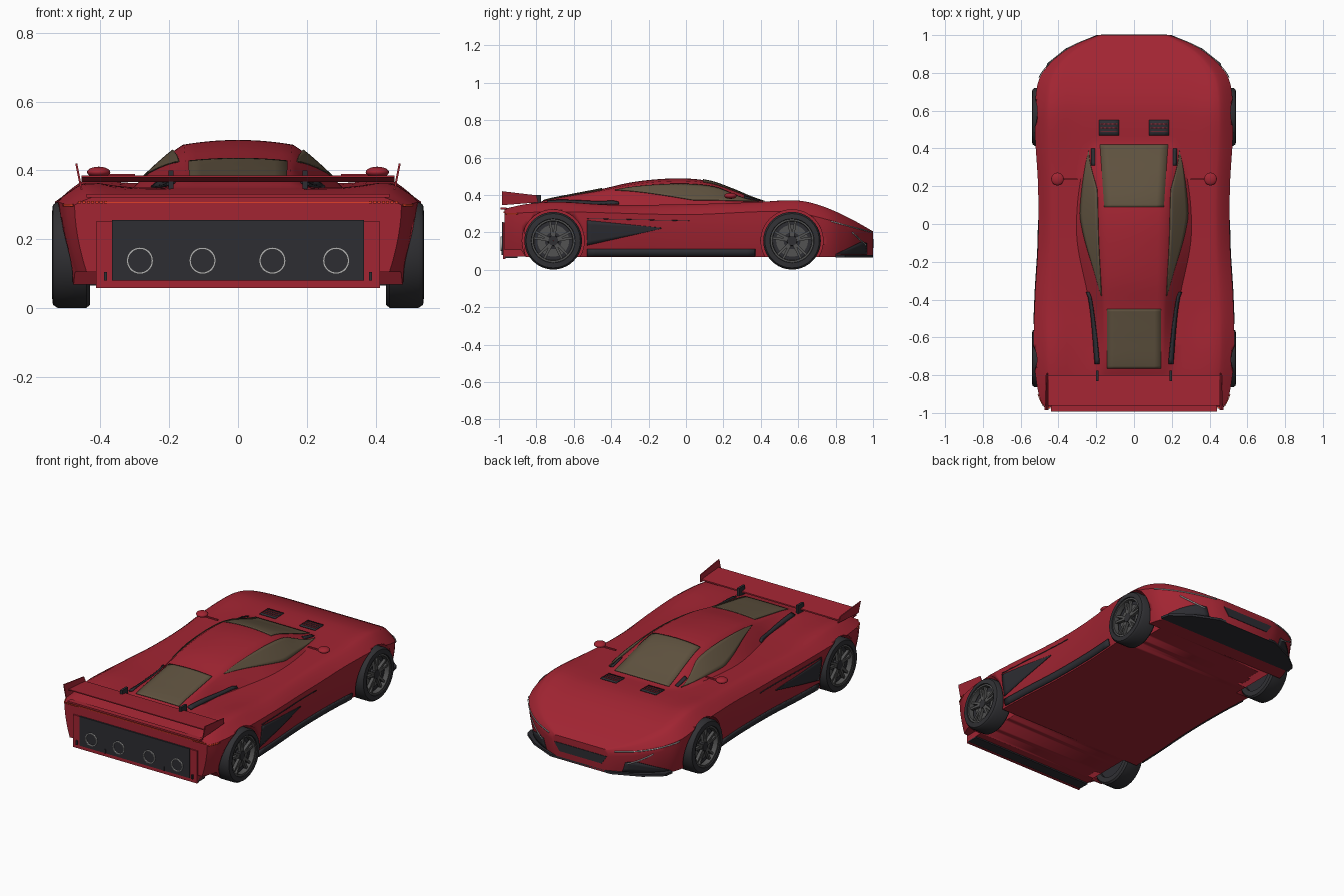
import bpy, bmesh, math
from mathutils import Vector

if "Cube" in bpy.data.objects:
    bpy.data.objects.remove(bpy.data.objects["Cube"])


def mat(name, r, g, b):
    m = bpy.data.materials.new(name)
    m.diffuse_color = (r, g, b, 1)
    m.use_nodes = True
    m.node_tree.nodes["Principled BSDF"].inputs["Base Color"].default_value = m.diffuse_color
    return m


RED = mat("red_paint", 0.36, 0.018, 0.032)
GLASS = mat("bronze_glass", 0.115, 0.085, 0.05)
BLACK = mat("black_trim", 0.026, 0.026, 0.032)
TYRE = mat("tyre_rubber", 0.03, 0.03, 0.034)
RIM = mat("grey_rim", 0.085, 0.085, 0.085)
CHROME = mat("light_chrome", 0.45, 0.45, 0.45)
TAIL = mat("tail_light", 0.75, 0.05, 0.02)


def make(name, verts, faces, m, angle=35):
    me = bpy.data.meshes.new(name)
    bm = bmesh.new()
    vs = [bm.verts.new(v) for v in verts]
    for f in faces:
        bm.faces.new([vs[i] for i in f])
    bmesh.ops.recalc_face_normals(bm, faces=bm.faces)
    bm.to_mesh(me)
    bm.free()
    me.materials.append(m)
    ob = bpy.data.objects.new(name, me)
    bpy.context.collection.objects.link(ob)
    bpy.ops.object.select_all(action='DESELECT')
    ob.select_set(True)
    bpy.context.view_layer.objects.active = ob
    bpy.ops.object.shade_smooth_by_angle(angle=math.radians(angle))
    return ob


def curve(keys, y):
    """Smooth interpolation through (y, value) keys sorted by y."""
    n = len(keys)
    if y <= keys[0][0]:
        return keys[0][1]
    if y >= keys[-1][0]:
        return keys[-1][1]
    i = next(k for k in range(n - 1) if y <= keys[k + 1][0])
    (a, p), (b, q) = keys[i], keys[i + 1]
    def slope(k):
        u, v = keys[max(k - 1, 0)], keys[min(k + 1, n - 1)]
        return (v[1] - u[1]) / (v[0] - u[0])
    t, h = (y - a) / (b - a), b - a
    return ((2*t**3 - 3*t*t + 1) * p + (t**3 - 2*t*t + t) * h * slope(i)
            + (3*t*t - 2*t**3) * q + (t**3 - t*t) * h * slope(i + 1))


def patch(name, f, nu, nv, m, thick=0.004):
    """Thin plate over the surface f(u, v), u and v from 0 to 1."""
    vs = [f(i / nu, j / nv) for i in range(nu + 1) for j in range(nv + 1)]
    k = nv + 1
    fs = [(i*k + j, i*k + j + 1, i*k + k + j + 1, i*k + k + j) for i in range(nu) for j in range(nv)]
    ob = make(name, vs, fs, m)
    s = ob.modifiers.new("thickness", 'SOLIDIFY')
    s.thickness, s.offset = thick, 0
    return ob


def prism(name, a, b, m):
    """Solid between two matching outlines."""
    n = len(a)
    fs = [tuple(range(n)), tuple(range(n, 2 * n))]
    fs += [(i, (i + 1) % n, n + (i + 1) % n, n + i) for i in range(n)]
    return make(name, list(a) + list(b), fs, m)


def box(name, x0, x1, y0, y1, z0, z1, m):
    q = [(x0, y0), (x1, y0), (x1, y1), (x0, y1)]
    return prism(name, [(x, y, z0) for x, y in q], [(x, y, z1) for x, y in q], m)


def lathe(name, prof, c, m, axis='x', n=40, s=1):
    """Closed profile of (along, radius) points turned about x or y."""
    vs, k = [], len(prof)
    for i in range(n):
        t = 2 * math.pi * i / n
        for a, r in prof:
            p, q = r * math.cos(t), r * math.sin(t)
            vs.append((c[0] + a*s, c[1] + p, c[2] + q) if axis == 'x' else (c[0] + p, c[1] + a, c[2] + q))
    fs = [(i*k + j, i*k + (j+1) % k, (i+1) % n*k + (j+1) % k, (i+1) % n*k + j) for i in range(n) for j in range(k)]
    return make(name, vs, fs, m)


# Body shape curves along the length
WIDTH = [(-.97, .475), (-.9, .505), (-.7, .53), (-.4, .525), (-.1, .508), (.2, .508), (.5, .525),
         (.68, .52), (.78, .497), (.85, .445), (.9, .39), (.95, .31), (1, .19)]
DECK = [(-.97, .325), (-.85, .345), (-.7, .35), (-.4, .345), (0, .35), (.4, .36), (.6, .362),
        (.7, .345), (.8, .31), (.9, .262), (1, .205)]
SHOULDER = [(-.97, .30), (-.7, .31), (0, .295), (.55, .31), (.78, .262), (.9, .225), (1, .19)]
CREST = [(-.85, .335), (-.75, .372), (-.6, .403), (-.45, .432), (-.3, .466), (-.15, .484), (0, .488),
         (.13, .472), (.25, .43), (.35, .388), (.43, .36)]
ROOF = [(-.85, .15), (-.3, .155), (.1, .165), (.43, .19)]
BASE = [(-.85, .21), (-.5, .22), (-.35, .25), (-.1, .3), (.1, .3), (.3, .27), (.45, .23)]


def top(x, y):
    x = abs(x)
    w, r, b = curve(WIDTH, y), curve(ROOF, y), curve(BASE, y)
    d, zs = curve(DECK, y), curve(SHOULDER, y)
    bump = math.exp(-((y + .68) / .2)**2) + .6 * math.exp(-((y - .57) / .17)**2)
    d += .014 * bump * math.exp(-((x - .42) / .07)**2)
    e = .85 * w
    if x > e:
        return d + (zs - d) * min((x - e) / (w - e), 1)**1.4
    k = min(w / .5, 1)
    r, b = r * k, b * k
    c = max(curve(CREST, y), d + .001) if -.87 < y < .44 else d
    if x <= r:
        return c - (c - d) * .1 * (x / r)**2
    if x < b:
        return d + (c - d) * .9 * (1 - ((x - r) / (b - r))**1.15)
    return d


def bottom(y):
    return .105 if y < -.87 else .068


def side(y, z):
    zs, zb = curve(SHOULDER, y), bottom(y)
    t = min(max((zs - z) / (zs - zb), 0), 1)
    return curve(WIDTH, y) - .035 * t**1.8


# Body: loft of mirrored cross-sections with roof and cabin built in
rings, NY = [], 88
for i in range(NY + 1):
    y = -.97 + 1.97 * i / NY
    w = curve(WIDTH, y)
    k = min(w / .5, 1)
    marks = [0, curve(ROOF, y) * k, curve(BASE, y) * k, .85 * w, w]
    half = []
    for a, b in zip(marks, marks[1:]):
        half += [(a + (b - a) * j / 5, top(a + (b - a) * j / 5, y)) for j in range(5)]
    zs, zb = curve(SHOULDER, y), bottom(y)
    for j in range(7):
        z = zs + (zb - zs) * j / 6
        half.append((side(y, z), z))
    ring = half + [(-x, z) for x, z in reversed(half[1:])]
    rings.append([(x, y, z) for x, z in ring])
n = len(rings[0])
faces = [(i*n + j, i*n + (j+1) % n, (i+1)*n + (j+1) % n, (i+1)*n + j) for i in range(NY) for j in range(n)]
faces += [tuple(range(n)), tuple(range(NY * n, NY * n + n))]
body = make("body", [p for r in rings for p in r], faces, RED)

# Wheels with arch cutters
AXLES = (-.71, .567)
for y in AXLES:
    for s in (-1, 1):
        circ = [(.166 * math.cos(t * math.pi / 24), .166 * math.sin(t * math.pi / 24)) for t in range(48)]
        cut = prism("arch_cutter", [(s*.4, y + p, .155 + q) for p, q in circ],
                    [(s*.7, y + p, .155 + q) for p, q in circ], RED)
        cut.hide_render = True
        cut.hide_set(True)
        bo = body.modifiers.new("arch", 'BOOLEAN')
        bo.object, bo.operation, bo.solver = cut, 'DIFFERENCE', 'EXACT'
        c = (s * .485, y, .155)
        lathe("tyre", [(-.055, .115), (-.055, .145), (-.045, .154), (.04, .154), (.053, .145), (.056, .118), (.04, .112)],
              c, TYRE, s=s)
        lathe("rim_ring", [(.02, .104), (.05, .106), (.05, .117), (.02, .117)], c, RIM, s=s)
        lathe("wheel_disc", [(-.04, .001), (-.04, .114), (.012, .114), (.012, .001)], c, BLACK, s=s)
        lathe("brake_disc", [(.01, .045), (.01, .085), (.018, .085), (.018, .045)], c, RIM, s=s)
        lathe("hub", [(.0, .001), (.0, .03), (.042, .026), (.042, .001)], c, TYRE, s=s, n=16)
        for k in range(10):
            t = math.pi * 2 / 5 * (k // 2) + math.pi / 2 + (.17 if k % 2 else -.17)
            u, v = Vector((0, math.cos(t), math.sin(t))), Vector((0, -math.sin(t), math.cos(t)))
            q = [u*.02 - v*.008, u*.108 - v*.006, u*.108 + v*.006, u*.02 + v*.008]
            prism("spoke", [Vector(c) + p + Vector((s*.022, 0, 0)) for p in q],
                  [Vector(c) + p + Vector((s*.04, 0, 0)) for p in q], RIM)


def on_top(x, y, h=.003):
    return (x, y, top(x, y) + h)


# Windscreen, rear window
patch("windscreen", lambda u, v: on_top((2*v - 1) * (.158 + .022*u), .09 + .33*u), 24, 8, GLASS)
patch("rear_window", lambda u, v: on_top((2*v - 1) * .143, -.765 + .315*u), 24, 8, GLASS)

# Parts repeated on both sides
for s in (-1, 1):
    def side_glass(u, v):
        y = -.38 + .77 * u
        lo = .22 + .66 * min(u / .55, 1)**.8
        hi = .2 if u < .72 else .2 + .66 * ((u - .72) / .28)**1.3
        t = hi + (lo - hi) * v
        r, b = curve(ROOF, y), curve(BASE, y)
        return on_top(s * (r + (b - r) * t), y, .004)
    patch("side_window", side_glass, 30, 6, GLASS)
    patch("roof_fin", lambda u, v: on_top(s * (.245 - .05*u**.6 + .012*(v - .5) * (1 + u)), -.36 - .38*u, .006), 14, 1, BLACK, .009)
    patch("pillar_trim", lambda u, v: on_top(s * (.207 + .02*v), .31 + .09*u, .006), 6, 1, BLACK)
    # hood vents with red slats
    patch("hood_vent", lambda u, v: on_top(s * (.08 + .105*v), .468 + .082*u), 4, 4, BLACK)
    for k in range(3):
        patch("vent_slat", lambda u, v: on_top(s * (.087 + .09*v), .486 + .02*k + .005*u, .006), 1, 4, RED)

    def on_side(y, z, h=.003):
        return (s * (side(y, z) + h), y, z)
    # side intake, skirt, crease
    patch("side_intake", lambda u, v: on_side(-.53 + .4*u, (.13 + .09*u) + v * (.13*(1 - u) + .004)), 16, 6, BLACK)
    patch("side_skirt", lambda u, v: on_side(-.53 + .9*u, .072 + .038*v, .008), 20, 2, BLACK, .009)
    patch("side_crease", lambda u, v: on_side(-.53 + .55*u, .272 - .012*u + .003*v, .002), 14, 1, BLACK)
    # headlight strips and front corner intake
    patch("headlight_strip", lambda u, v: on_side(.775 + .215*u, .256 - .057*u + .006*v, .004), 24, 1, CHROME)
    patch("lower_light", lambda u, v: on_side(.89 + .07*u, .195 - .065*u + .007*v, .004), 8, 1, CHROME)
    patch("corner_intake", lambda u, v: on_side(.80 + .165*u, .082 + v * .06 * min(u / .75, 2 - u)), 14, 3, BLACK)
    # tail light segments
    for k in range(7):
        x = s * (.385 + .0125 * k)
        box("tail_segment", x - .0045, x + .0045, -.977, -.968, .304, .311, TAIL)
    patch("side_tail_light", lambda u, v: on_side(-.965 + .065*u, .295 + .008*v), 4, 1, TAIL)
    # mirror with stalk
    box("mirror_stalk", min(s*.30, s*.39), max(s*.30, s*.39), .232, .242, .382, .39, RED)
    bpy.ops.mesh.primitive_uv_sphere_add(segments=20, ring_count=10, location=(s*.405, .238, .395))
    mir = bpy.context.object
    mir.name, mir.scale = "mirror", (.034, .034, .016)
    mir.data.materials.append(RED)
    bpy.ops.object.shade_smooth()
    # wing post and end plate
    box("wing_post", s*.195 - .007, s*.195 + .007, -.83, -.775, .345, .40, BLACK)
    plate = [(-.985, .345), (-.985, .42), (-.8, .398), (-.79, .36)]
    prism("wing_end_plate", [(s * (.452 + (z - .345) * .2), y, z) for y, z in plate],
          [(s * (.458 + (z - .345) * .2), y, z) for y, z in plate], RED)

# Rear wing
foil = [(-.96, .380), (-.96, .386), (-.87, .380), (-.80, .374), (-.80, .366), (-.87, .369)]
prism("rear_wing", [(-.455, y, z) for y, z in foil], [(.455, y, z) for y, z in foil], RED)

# Rear fascia, exhausts and diffuser
box("rear_bumper", -.412, .412, -.978, -.86, .07, .252, RED)
box("rear_panel", -.366, .366, -.984, -.975, .08, .256, BLACK)
box("tail_strip", -.38, .38, -.974, -.967, .305, .309, TAIL)
box("rear_lip", -.44, .44, -.992, -.96, .322, .332, RED)
box("diffuser", -.412, .412, -.97, -.90, .062, .09, BLACK)
box("diffuser_edge", -.412, .412, -.978, -.965, .058, .07, RED)
for x in (-.285, -.103, .1, .285):
    lathe("exhaust_ring", [(-.006, .033), (-.006, .039), (.004, .039), (.004, .033)], (x, -.986, .138), CHROME, 'y', 28)
for x in (-.385, -.195, .195, .385):
    box("diffuser_fin", x - .005, x + .005, -.987, -.95, .08, .105, BLACK)

# Front grille and splitter
q = [(-.175, .165), (.175, .165), (.14, .115), (-.14, .115)]
prism("front_grille", [(x, 1.003, z) for x, z in q], [(x, .99, z) for x, z in q], BLACK)
half = [(.47, .80), (.46, .85), (.36, .93), (.2, 1.0)]
outline = half + [(-x, y) for x, y in reversed(half)]
prism("front_splitter", [(x, y, .066) for x, y in outline], [(x, y, .08) for x, y in outline], BLACK)
